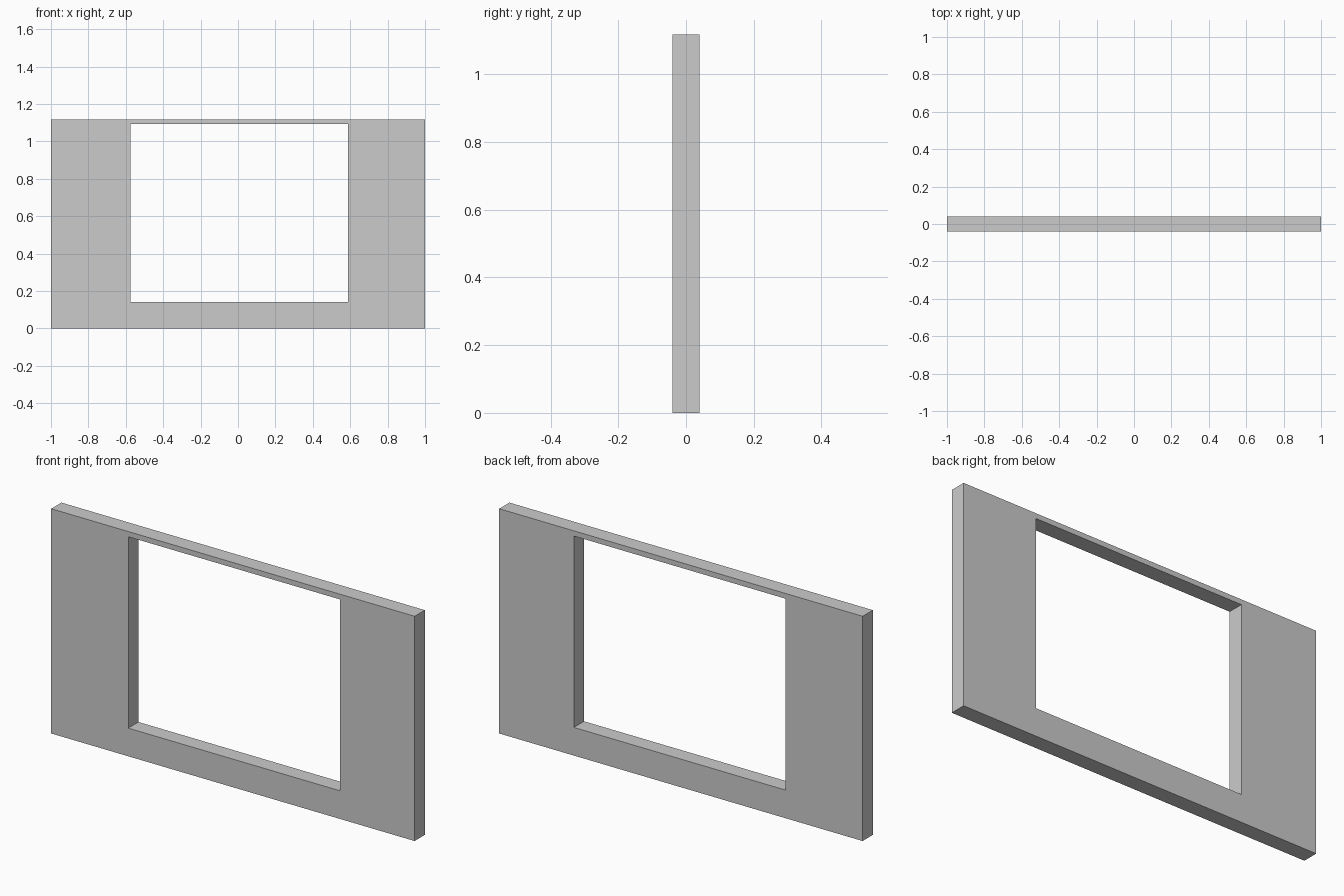
import bpy, bmesh

if "Cube" in bpy.data.objects:
    bpy.data.objects.remove(bpy.data.objects["Cube"])

W, H, T = 1.0, 1.118, 0.04           # half width, height, half thickness
outer = [(-W, 0), (W, 0), (W, H), (-W, H)]
hole = [(-0.576, 0.14), (0.589, 0.14), (0.589, 1.092), (-0.576, 1.092)]

# Wall panel: front face ring around the window opening, extruded to depth
bm = bmesh.new()
o = [bm.verts.new((x, -T, z)) for x, z in outer]
i = [bm.verts.new((x, -T, z)) for x, z in hole]
for a in range(4):
    b = (a + 1) % 4
    bm.faces.new((o[a], o[b], i[b], i[a]))
ext = bmesh.ops.extrude_face_region(bm, geom=bm.faces[:], use_keep_orig=True)
back = [v for v in ext["geom"] if isinstance(v, bmesh.types.BMVert)]
bmesh.ops.translate(bm, verts=back, vec=(0, 2 * T, 0))
bmesh.ops.recalc_face_normals(bm, faces=bm.faces[:])

mesh = bpy.data.meshes.new("window_wall")
bm.to_mesh(mesh)
bm.free()
bpy.context.collection.objects.link(bpy.data.objects.new("window_wall", mesh))
